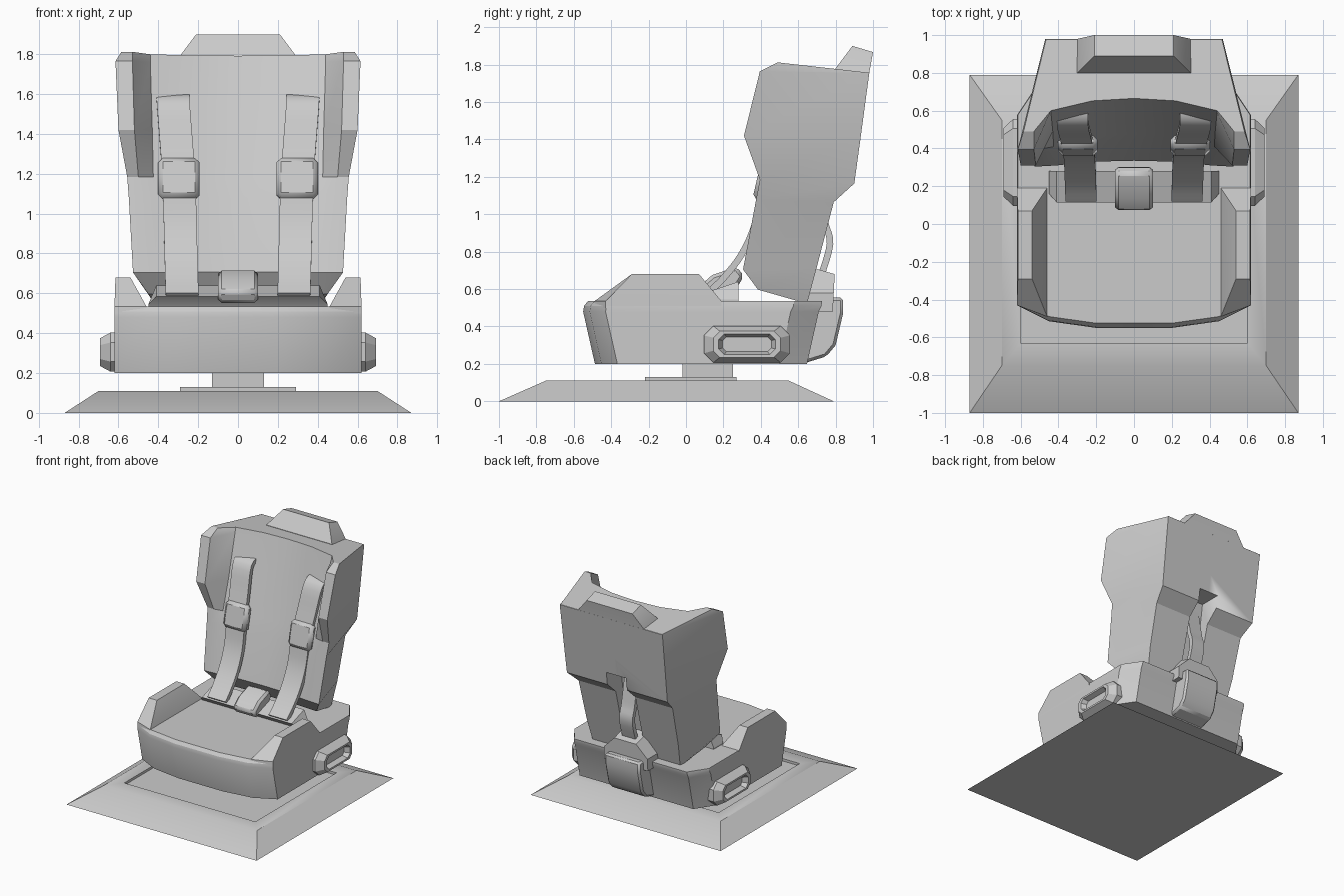
import bpy
import bmesh
from math import radians
from mathutils import Vector, Matrix

default_cube = bpy.data.objects.get("Cube")
if default_cube:
    bpy.data.objects.remove(default_cube, do_unlink=True)

grey = bpy.data.materials.new("light_grey")
grey.use_nodes = True
colour = (0.6, 0.6, 0.6, 1)
grey.diffuse_color = colour
grey.node_tree.nodes["Principled BSDF"].inputs["Base Color"].default_value = colour


def finish(name, bm, mirror=False, bevel=0.0):
    """Turn a bmesh into a finished, shaded object."""
    bmesh.ops.recalc_face_normals(bm, faces=bm.faces)
    mesh = bpy.data.meshes.new(name)
    bm.to_mesh(mesh)
    bm.free()
    mesh.materials.append(grey)
    obj = bpy.data.objects.new(name, mesh)
    bpy.context.collection.objects.link(obj)
    if bevel:
        modifier = obj.modifiers.new("bevel", "BEVEL")
        modifier.width = bevel
        modifier.limit_method = "ANGLE"
    if mirror:
        obj.modifiers.new("mirror", "MIRROR")
    bpy.ops.object.select_all(action="DESELECT")
    bpy.context.view_layer.objects.active = obj
    obj.select_set(True)
    bpy.ops.object.shade_smooth_by_angle(angle=radians(28))
    return obj


def loft(name, rings, **options):
    """Skin a list of equal-length rings and cap both ends."""
    bm = bmesh.new()
    rows = [[bm.verts.new(point) for point in ring] for ring in rings]
    for low, high in zip(rows, rows[1:]):
        for i in range(len(low)):
            j = (i + 1) % len(low)
            bm.faces.new((low[i], low[j], high[j], high[i]))
    bm.faces.new(rows[0][::-1])
    bm.faces.new(rows[-1])
    return finish(name, bm, **options)


def symmetric(half):
    """Complete a half ring, running from front to back, across x = 0."""
    return half + [(-x, y, z) for x, y, z in reversed(half) if x > 0]


def rectangle(width, front, back, z, back_z=None):
    rear = z if back_z is None else back_z
    return symmetric([(width, front, z), (width, back, rear)])


def prism(name, outline, width, end_width=None, **options):
    """Extrude a (y, z) outline across x."""
    return loft(name, [[(x, y, z) for y, z in outline] for x in (-width, width)], **options)


def smooth_path(points, steps=4):
    """Catmull-Rom samples through the given points."""
    pts = [Vector(p) for p in points]
    pts = [pts[0] * 2 - pts[1]] + pts + [pts[-1] * 2 - pts[-2]]
    samples = []
    for a, b, c, d in zip(pts, pts[1:], pts[2:], pts[3:]):
        for k in range(steps):
            t = k / steps
            samples.append(b + (c - a) * t / 2 + (a * 2 - b * 5 + c * 4 - d) * t * t / 2
                           + (b * 3 - a - c * 3 + d) * t * t * t / 2)
    return samples + [pts[-2]]


def webbing(name, points, width, thickness, **options):
    """Sweep a flat band along a path, keeping its width along x."""
    path = smooth_path(points)
    rings = []
    for i, p in enumerate(path):
        tangent = path[min(i + 1, len(path) - 1)] - path[max(i - 1, 0)]
        out = Vector((0, -tangent.z, tangent.y)).normalized() * thickness / 2
        side = Vector((width / 2, 0, 0))
        rings.append([p + side + out, p - side + out, p - side - out, p + side - out])
    return loft(name, rings, **options)


# Floor plinth with a shallow recessed top
loft("floor_plinth", [
    rectangle(0.87, -1, 0.79, 0),
    rectangle(0.7, -0.75, 0.55, 0.11),
    rectangle(0.6, -0.63, 0.43, 0.11),
    rectangle(0.6, -0.63, 0.43, 0.09)])

# Swivel support
loft("swivel_plate", [rectangle(0.29, -0.22, 0.27, z) for z in (0.08, 0.13)])
loft("swivel_post", [rectangle(0.13, -0.02, 0.25, z) for z in (0.12, 0.21)])


# Seat shell: rounded front, chamfered rear corners, tapering downward
def shell_ring(z, front, rear, inset):
    w = 0.62 - inset
    return symmetric([
        (0, front, z), (0.2, front, z), (0.45, front + 0.035, z),
        (w, front + 0.12, z), (w, rear - 0.15, z), (w - 0.1, rear, z), (0, rear, z)])


loft("seat_shell", [
    shell_ring(0.2, -0.487, 0.647, 0),
    shell_ring(0.48, -0.55, 0.71, 0),
    shell_ring(0.51, -0.545, 0.725, 0),
    shell_ring(0.535, -0.525, 0.727, 0.005)])

# Side bolsters
loft("side_bolster", [
    [(0.62, -0.43, 0.5), (0.45, -0.5, 0.5), (0.45, 0.19, 0.5), (0.62, 0.19, 0.5)],
    [(0.62, -0.43, 0.535), (0.46, -0.49, 0.535), (0.46, 0.19, 0.535), (0.62, 0.19, 0.535)],
    [(0.615, -0.29, 0.68), (0.54, -0.29, 0.68), (0.54, 0.07, 0.68), (0.615, 0.07, 0.68)]],
    mirror=True)


# Side handles: chamfered boss with a sunken slot
def octagon(x, a, b, cut):
    corners = [(a, b - cut), (a - cut, b), (cut - a, b), (-a, b - cut),
               (-a, cut - b), (cut - a, -b), (a - cut, -b), (a, cut - b)]
    return [(x, 0.326 + y, 0.305 + z) for y, z in corners]


loft("side_handle", [
    octagon(0.58, 0.23, 0.098, 0.05),
    octagon(0.64, 0.23, 0.098, 0.05),
    octagon(0.692, 0.18, 0.07, 0.035),
    octagon(0.692, 0.152, 0.055, 0.03),
    octagon(0.65, 0.13, 0.04, 0.02)], mirror=True)


# Backrest: concave front between two wings, tapering to the rear
def backrest_ring(front, front_z, rear, rear_z, outer, back, lip, base, base_y, mid_y):
    half = [(0, mid_y), (0.22, mid_y - (mid_y - base_y) * 0.2), (base, base_y),
            (lip, front), (outer, front), (back, rear), (0, rear)]
    slope = (rear_z - front_z) / (rear - front)
    return symmetric([(x, y, front_z + (y - front) * slope) for x, y in half])


backrest = loft("backrest", [backrest_ring(*row) for row in (
    (0.385, 0.597, 0.647, 0.522, 0.45, 0.4, 0.43, 0.4, 0.39, 0.41),
    (0.305, 0.705, 0.7, 0.72, 0.527, 0.42, 0.5, 0.41, 0.31, 0.335),
    (0.375, 1.08, 0.79, 1.065, 0.548, 0.43, 0.51, 0.42, 0.385, 0.44),
    (0.395, 1.185, 0.9, 1.165, 0.556, 0.46, 0.5, 0.425, 0.41, 0.475),
    (0.31, 1.42, 0.935, 1.42, 0.6, 0.465, 0.52, 0.43, 0.49, 0.55),
    (0.395, 1.765, 0.98, 1.755, 0.615, 0.47, 0.53, 0.44, 0.59, 0.655),
    (0.49, 1.812, 0.978, 1.757, 0.585, 0.465, 0.53, 0.44, 0.6, 0.665))])

# Rear slot in the backrest
cutter = prism("slot_cutter", [(0.6, 0.4), (0.73, 1.27), (1.1, 1.27), (1.1, 0.4)], 0.09)
cutter.hide_render = True
cutter.hide_set(True)
cutter.display_type = "WIRE"
slot = backrest.modifiers.new("slot", "BOOLEAN")
slot.operation = "DIFFERENCE"
slot.object = cutter
backrest.modifiers.move(len(backrest.modifiers) - 1, 0)

# Raised block on top of the backrest
loft("top_block", [
    rectangle(0.31, 0.8, 0.975, 1.74, 1.72),
    rectangle(0.3, 0.8, 0.98, 1.78, 1.757),
    rectangle(0.21, 0.89, 1.0, 1.9, 1.867)])

# Shoulder straps and their adjusters
webbing("shoulder_strap", [
    (0.28, 0.13, 0.59), (0.283, 0.21, 0.67), (0.286, 0.3, 0.79), (0.29, 0.37, 0.95),
    (0.296, 0.41, 1.16), (0.31, 0.47, 1.36), (0.325, 0.535, 1.55), (0.326, 0.63, 1.59)],
    0.165, 0.035, mirror=True)
bm = bmesh.new()
bmesh.ops.create_cube(bm, size=1, matrix=Matrix.Translation((0.297, 0.415, 1.175))
                      @ Matrix.Rotation(radians(-13), 4, "X")
                      @ Matrix.Diagonal((0.21, 0.075, 0.21, 1)))
finish("strap_adjuster", bm, mirror=True, bevel=0.025)

# Lap belt and central buckle
loft("lap_belt", [
    rectangle(0.45, 0.17, 0.28, 0.53),
    rectangle(0.45, 0.16, 0.28, 0.545),
    rectangle(0.41, 0.115, 0.28, 0.585, 0.64)])
prism("central_buckle", [(0.065, 0.61), (0.14, 0.675), (0.27, 0.72), (0.31, 0.67),
                         (0.25, 0.57), (0.1, 0.55)], 0.1, bevel=0.018)

# Rear strap, bracket and anchor block
webbing("rear_strap", [(0, 0.69, 1.24), (0, 0.72, 1.08), (0, 0.745, 0.95),
                       (0, 0.77, 0.84), (0, 0.72, 0.66)], 0.12, 0.035)
loft("rear_bracket", [
    rectangle(0.2, 0.6, 0.785, 0.48),
    rectangle(0.2, 0.6, 0.79, 0.58),
    rectangle(0.1, 0.62, 0.795, 0.73, 0.68)])
prism("rear_anchor", [(0.62, 0.2), (0.75, 0.24), (0.8, 0.3), (0.84, 0.47),
                      (0.84, 0.555), (0.77, 0.555), (0.6, 0.5)], 0.16, bevel=0.015)
